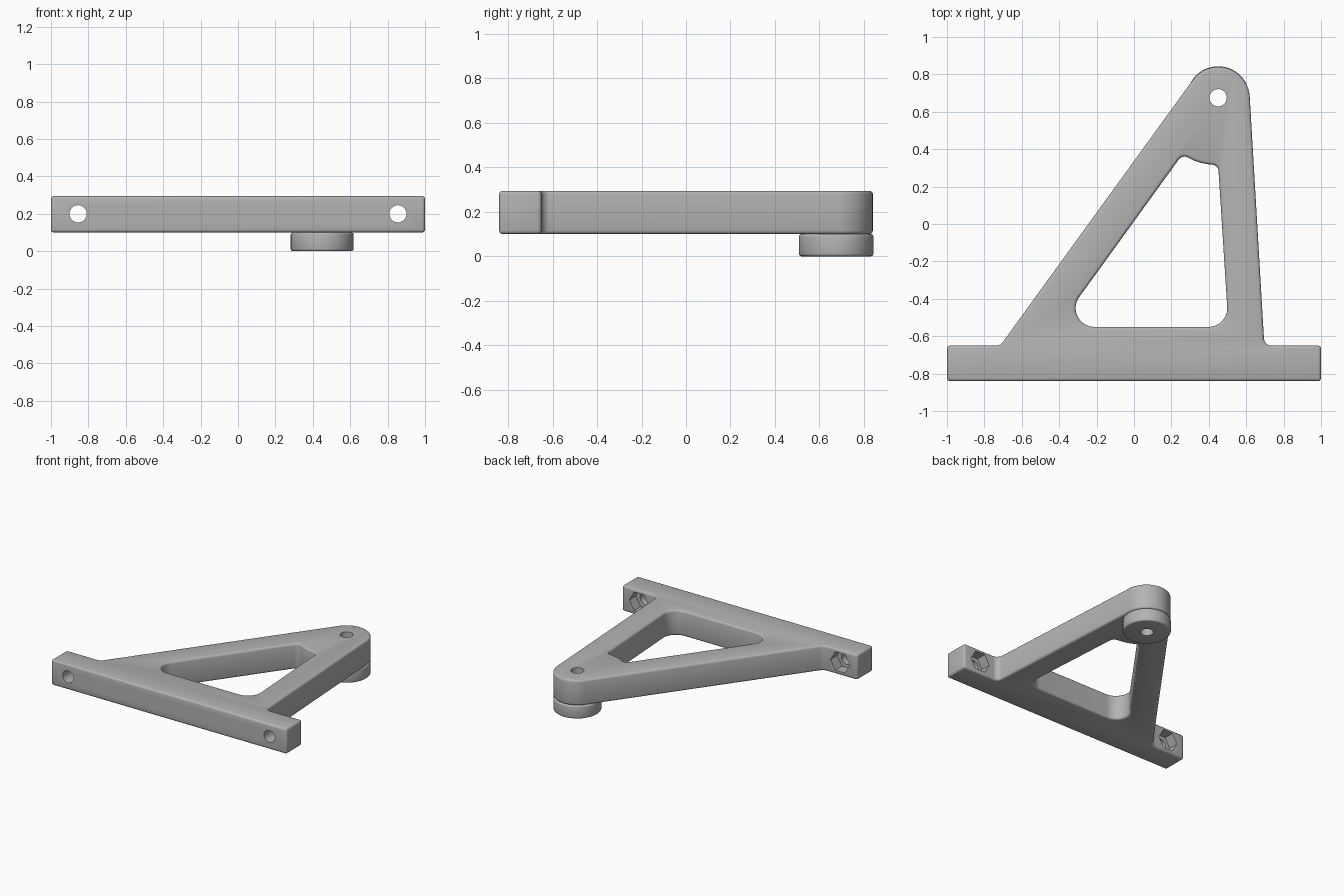
import bpy, bmesh, math
from mathutils import Vector

if "Cube" in bpy.data.objects:
    bpy.data.objects.remove(bpy.data.objects["Cube"])

grey = bpy.data.materials.new("plain grey")
grey.use_nodes = True
grey.diffuse_color = (0.45, 0.45, 0.45, 1)
grey.node_tree.nodes["Principled BSDF"].inputs["Base Color"].default_value = grey.diffuse_color

BOTTOM, TOP = 0.1, 0.295
TIP = Vector((0.45, 0.675))
TIP_R = 0.168
BOLT_R = 0.046


def rounded(corners):
    """Polygon points with a fillet of radius r at each (x, y, r) corner."""
    points = []
    for i, (x, y, r) in enumerate(corners):
        p = Vector((x, y))
        if not r:
            points.append(p)
            continue
        a = (Vector(corners[i - 1][:2]) - p).normalized()
        b = (Vector(corners[(i + 1) % len(corners)][:2]) - p).normalized()
        half = a.angle(b) / 2
        centre = p + (a + b).normalized() * r / math.sin(half)
        start = p + a * r / math.tan(half) - centre
        end = p + b * r / math.tan(half) - centre
        sweep = math.pi - 2 * half
        steps = max(4, round(math.degrees(sweep) / 8))
        for k in range(steps + 1):
            t = k / steps
            mix = start * math.sin((1 - t) * sweep) + end * math.sin(t * sweep)
            points.append(centre + mix / math.sin(sweep))
    return points


def prism(name, points, z0, z1):
    bm = bmesh.new()
    face = bm.faces.new([bm.verts.new((p.x, p.y, z0)) for p in points])
    new = bmesh.ops.extrude_face_region(bm, geom=[face])["geom"]
    top = [v for v in new if isinstance(v, bmesh.types.BMVert)]
    bmesh.ops.translate(bm, verts=top, vec=(0, 0, z1 - z0))
    bmesh.ops.recalc_face_normals(bm, faces=bm.faces[:])
    mesh = bpy.data.meshes.new(name)
    bm.to_mesh(mesh)
    bm.free()
    mesh.materials.append(grey)
    obj = bpy.data.objects.new(name, mesh)
    bpy.context.collection.objects.link(obj)
    return obj


def cylinder(name, radius, depth, location, sides=48, rotation=(0, 0, 0)):
    bpy.ops.mesh.primitive_cylinder_add(vertices=sides, radius=radius, depth=depth,
                                        location=location, rotation=rotation)
    obj = bpy.context.object
    obj.name = name
    obj.data.materials.append(grey)
    return obj


def cut(obj, cutter):
    cutter.hide_render = True
    mod = obj.modifiers.new("cut", 'BOOLEAN')
    mod.operation = 'DIFFERENCE'
    mod.solver = 'EXACT'
    mod.object = cutter


def soften(obj, width):
    mod = obj.modifiers.new("soft edges", 'BEVEL')
    mod.width = width
    mod.segments = 3
    mod.limit_method = 'ANGLE'
    mod.angle_limit = math.radians(50)
    mod.use_clamp_overlap = False


def finish(obj):
    bpy.ops.object.select_all(action='DESELECT')
    obj.select_set(True)
    bpy.context.view_layer.objects.active = obj
    bpy.ops.object.convert(target='MESH')
    bpy.ops.object.shade_smooth_by_angle(angle=math.radians(35))


# Bracket plate: mounting bar and triangular arm with a rounded tip
plate = prism("bracket_plate", rounded([
    (-1, -0.84, 0), (1, -0.84, 0), (1, -0.65, 0), (0.697, -0.65, 0.04),
    (0.591, 1.152, TIP_R), (-0.715, -0.65, 0.05), (-1, -0.65, 0)]), BOTTOM, TOP)

# Triangular window, its top edge concentric with the tip hole
arc = [(x, TIP.y - math.sqrt(0.36 ** 2 - (x - TIP.x) ** 2), 0) for x in (0.4, 0.36, 0.32)]
window = prism("window_cutter", rounded([
    (-0.408, -0.55, 0.1), (0.505, -0.55, 0.1), (0.45, 0.315, 0.035),
    *arc, (0.259, 0.372, 0.04)]), 0, 0.4)
cut(plate, window)
soften(plate, 0.016)

# Boss under the tip
boss = cylinder("tip_boss", TIP_R, BOTTOM, (TIP.x, TIP.y, BOTTOM / 2), 64)
soften(boss, 0.012)

# Bolt holes through the tip and bar, with hexagonal nut pockets at the back
cutters = [window]
tip_hole = cylinder("tip_hole_cutter", BOLT_R, 1, (TIP.x, TIP.y, 0.2))
cut(plate, tip_hole)
cut(boss, tip_hole)
cutters.append(tip_hole)
quarter = math.pi / 2
for side in (-1, 1):
    x = side * 0.855
    hole = cylinder("bar_hole_cutter", BOLT_R, 0.4, (x, -0.75, 0.2), rotation=(quarter, 0, 0))
    pocket = cylinder("nut_pocket_cutter", 0.082, 0.2, (x, -0.63, 0.2), 6, (quarter, quarter / 3, 0))
    for cutter in (hole, pocket):
        cut(plate, cutter)
        cutters.append(cutter)

for part in (plate, boss):
    finish(part)
for cutter in cutters:
    bpy.data.objects.remove(cutter)
